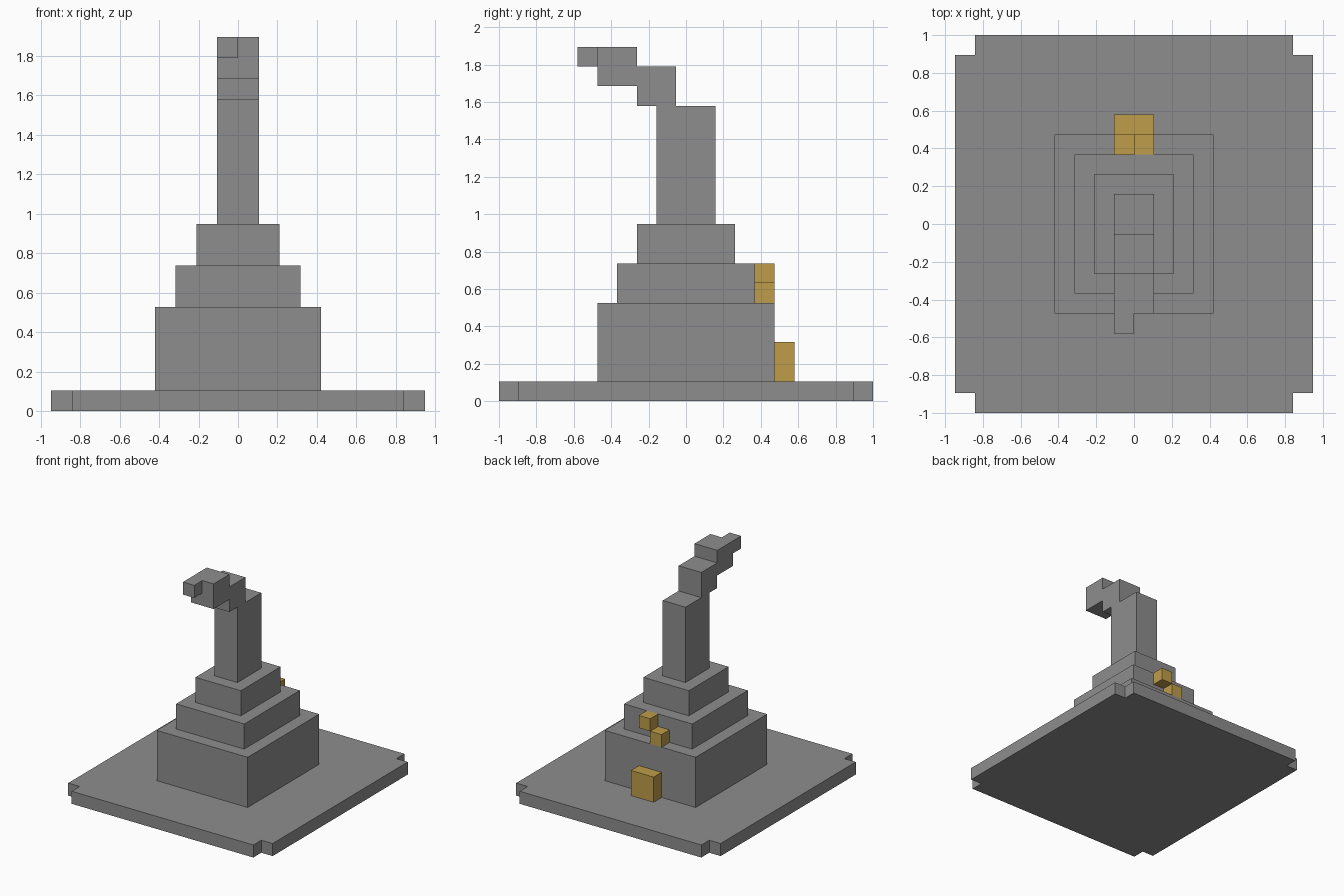
import bpy
import bmesh

old = bpy.data.objects.get("Cube")
if old:
    bpy.data.objects.remove(old, do_unlink=True)

U = 2 / 19  # one building block


def make_material(name, rgb):
    mat = bpy.data.materials.new(name)
    mat.use_nodes = True
    color = (*rgb, 1)
    mat.diffuse_color = color
    bsdf = next(n for n in mat.node_tree.nodes if n.type == "BSDF_PRINCIPLED")
    bsdf.inputs["Base Color"].default_value = color
    bsdf.inputs["Roughness"].default_value = 0.9
    return mat


stone = make_material("stone grey", (0.27, 0.27, 0.27))
gold = make_material("gold", (0.52, 0.34, 0.07))


def prism(name, outline, z0, z1, mat):
    """Extrude a counter-clockwise xy outline, given in blocks, from z0 to z1."""
    bm = bmesh.new()
    face = bm.faces.new([bm.verts.new((x * U, y * U, z0 * U)) for x, y in outline])
    top = bmesh.ops.extrude_face_region(bm, geom=[face])["geom"]
    verts = [v for v in top if isinstance(v, bmesh.types.BMVert)]
    bmesh.ops.translate(bm, verts=verts, vec=(0, 0, (z1 - z0) * U))
    bmesh.ops.recalc_face_normals(bm, faces=bm.faces[:])
    mesh = bpy.data.meshes.new(name)
    bm.to_mesh(mesh)
    bm.free()
    mesh.materials.append(mat)
    obj = bpy.data.objects.new(name, mesh)
    bpy.context.collection.objects.link(obj)
    return obj


def box(name, x0, x1, y0, y1, z0, z1, mat=stone):
    return prism(name, [(x0, y0), (x1, y0), (x1, y1), (x0, y1)], z0, z1, mat)


# Ground slab with a block missing at each corner
X, Y = 9, 9.5
corners = []
for sx, sy in ((-1, -1), (1, -1), (1, 1), (-1, 1)):
    notch = [(sx * X, sy * (Y - 1)), (sx * (X - 1), sy * (Y - 1)), (sx * (X - 1), sy * Y)]
    corners += notch if sx == sy else notch[::-1]
prism("ground_slab", corners, 0, 1, stone)

# Stepped body and chimney, each tier one block smaller all round
levels = [1, 5, 7, 9, 15]
names = ["lower_tier", "middle_tier", "upper_tier", "chimney"]
for i, name in enumerate(names):
    w = 4 - i
    box(name, -w, w, -w - 0.5, w + 0.5, levels[i], levels[i + 1])

# Smoke drifting to the front
box("smoke_base", -1, 1, -2.5, -0.5, 15, 17)
box("smoke_middle", -1, 1, -4.5, -2.5, 16, 18)
box("smoke_tip", -1, 0, -5.5, -4.5, 17, 18)

# Door and the two diagonal blocks above it on the back
box("door", -1, 1, 4.5, 5.5, 1, 3, gold)
box("sign_block_high", 0, 1, 3.5, 4.5, 6, 7, gold)
box("sign_block_low", -1, 0, 3.5, 4.5, 5, 6, gold)
